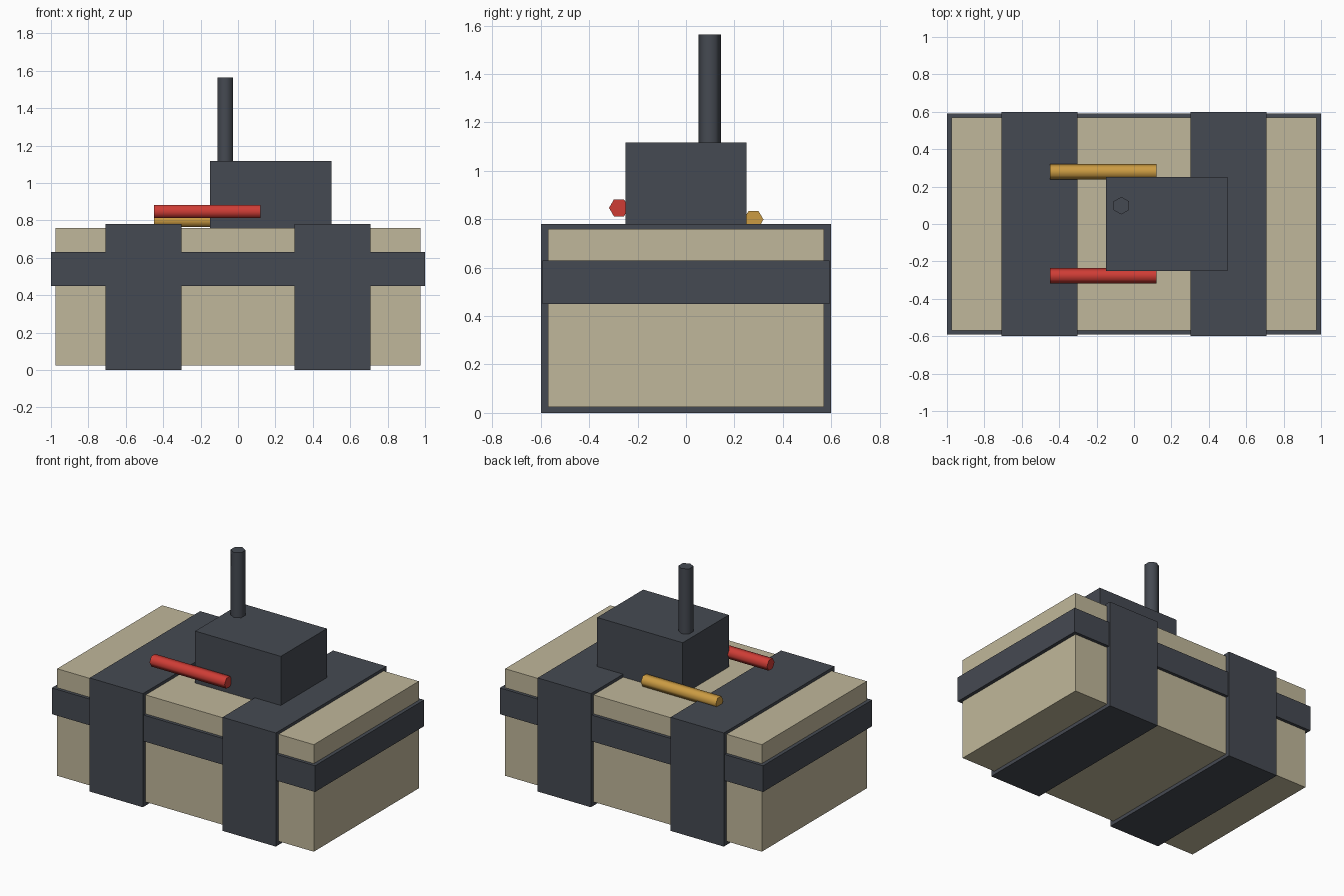
import bpy
from math import radians

cube = bpy.data.objects.get("Cube")
if cube:
    bpy.data.objects.remove(cube, do_unlink=True)


def material(name, rgb):
    mat = bpy.data.materials.new(name)
    mat.use_nodes = True
    mat.diffuse_color = (*rgb, 1)
    mat.node_tree.nodes["Principled BSDF"].inputs["Base Color"].default_value = (*rgb, 1)
    return mat


tan = material("tan", (0.53, 0.475, 0.325))
slate = material("dark slate", (0.060, 0.068, 0.084))
red = material("red", (0.62, 0.046, 0.036))
gold = material("gold", (0.60, 0.33, 0.055))


def box(name, low, high, mat):
    """Box between two opposite corners."""
    bpy.ops.mesh.primitive_cube_add(size=1)
    obj = bpy.context.object
    obj.name = name
    obj.scale = [b - a for a, b in zip(low, high)]
    obj.location = [(a + b) / 2 for a, b in zip(low, high)]
    bpy.ops.object.transform_apply(location=False, rotation=False, scale=True)
    obj.data.materials.append(mat)


def rod(name, radius, length, centre, tilt, mat):
    """Six-sided rod with smooth sides and sharp ends."""
    bpy.ops.mesh.primitive_cylinder_add(
        vertices=6, radius=radius, depth=length, location=centre, rotation=(0, tilt, 0))
    obj = bpy.context.object
    obj.name = name
    obj.data.materials.append(mat)
    bpy.ops.object.shade_smooth_by_angle(angle=radians(70))


# Wrapped bundle
box("bundle", (-0.975, -0.57, 0.025), (0.975, 0.57, 0.76), tan)

# Bands around the bundle
box("waist_band", (-1, -0.592, 0.45), (1, 0.592, 0.63), slate)
for side, x in (("right", -0.505), ("left", 0.505)):
    box(side + "_strap", (x - 0.2025, -0.6, 0), (x + 0.2025, 0.6, 0.78), slate)

# Control box and antenna
box("control_box", (-0.15, -0.25, 0.76), (0.5, 0.25, 1.117), slate)
rod("antenna", 0.047, 0.5, (-0.068, 0.098, 1.314), 0, slate)

# Wires either side of the control box
rod("red_wire", 0.041, 0.57, (-0.165, -0.277, 0.847), radians(90), red)
rod("gold_wire", 0.041, 0.57, (-0.165, 0.279, 0.799), radians(90), gold)
